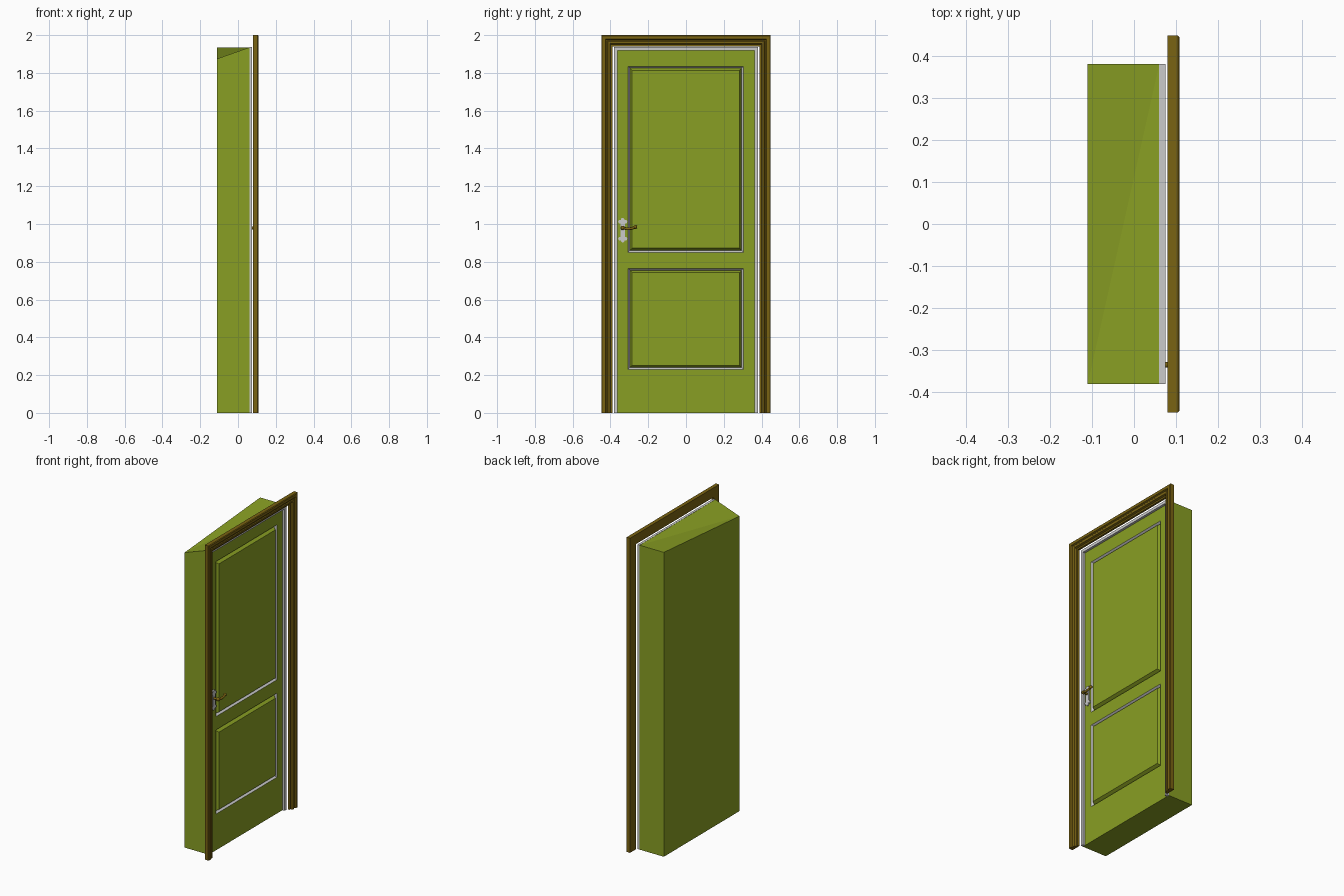
import bpy, bmesh, math
from mathutils import Matrix, Vector

cube = bpy.data.objects.get("Cube")
if cube:
    bpy.data.objects.remove(cube, do_unlink=True)


def material(name, rgb):
    mat = bpy.data.materials.new(name)
    mat.use_nodes = True
    mat.diffuse_color = (*rgb, 1)
    mat.node_tree.nodes["Principled BSDF"].inputs["Base Color"].default_value = (*rgb, 1)
    return mat


GREEN = material("olive green", (0.25, 0.345, 0.017))
BROWN = material("dark brown", (0.195, 0.125, 0.006))
GREY = material("light grey", (0.6, 0.6, 0.6))


def make_object(name, bm, *mats, fix_normals=True):
    if fix_normals:
        bmesh.ops.recalc_face_normals(bm, faces=bm.faces[:])
    mesh = bpy.data.meshes.new(name)
    bm.to_mesh(mesh)
    bm.free()
    for mat in mats:
        mesh.materials.append(mat)
    obj = bpy.data.objects.new(name, mesh)
    bpy.context.collection.objects.link(obj)
    return obj


def portal(name, half, top, profile, mat):
    """Sweep a (inset, x) profile up one side, across the head and down the other."""
    bm = bmesh.new()
    rings = []
    for side, at_top in ((-1, 0), (-1, 1), (1, 1), (1, 0)):
        rings.append([bm.verts.new((x, side * (half - w), (top - w) * at_top))
                      for w, x in profile])
    n = len(profile)
    for a, b in zip(rings, rings[1:]):
        for i in range(n):
            j = (i + 1) % n
            bm.faces.new((a[i], a[j], b[j], b[i]))
    bm.faces.new(rings[0])
    bm.faces.new(rings[-1])
    return make_object(name, bm, mat)


# Door block: open towards +x, with one top corner lower than the others
BACK, FACE, HALF, TOP, LOW = -0.11, 0.06, 0.38, 1.935, 1.875
bm = bmesh.new()
corner = {}
for x in (BACK, FACE):
    for y in (-HALF, HALF):
        corner[x, y, 0] = bm.verts.new((x, y, 0))
        z = LOW if (x == BACK and y < 0) else TOP
        corner[x, y, 1] = bm.verts.new((x, y, z))


def block_face(*keys):
    bm.faces.new([corner[k] for k in keys])


L, R = -HALF, HALF
block_face((BACK, L, 0), (BACK, L, 1), (BACK, R, 1), (BACK, R, 0))
block_face((BACK, L, 0), (FACE, L, 0), (FACE, L, 1), (BACK, L, 1))
block_face((FACE, R, 0), (BACK, R, 0), (BACK, R, 1), (FACE, R, 1))
block_face((BACK, L, 0), (BACK, R, 0), (FACE, R, 0), (FACE, L, 0))
block_face((BACK, L, 1), (FACE, L, 1), (FACE, R, 1))
block_face((BACK, L, 1), (FACE, R, 1), (BACK, R, 1))
make_object("door_block", bm, GREEN, fix_normals=False)

# Door front: grid of rails and stiles with two raised and fielded panels
ys = (-HALF, -0.307, 0.305, HALF)
zs = (0, 0.23, 0.765, 0.85, 1.835, TOP)
bm = bmesh.new()
grid = [[bm.verts.new((FACE, y, z)) for y in ys] for z in zs]
panels = []
for r in range(len(zs) - 1):
    for c in range(len(ys) - 1):
        f = bm.faces.new((grid[r][c], grid[r][c + 1], grid[r + 1][c + 1], grid[r + 1][c]))
        if c == 1 and r in (1, 3):
            panels.append(f)
bm.normal_update()
rim = bmesh.ops.inset_individual(bm, faces=panels, thickness=0.014, depth=-0.015)
for f in rim["faces"]:
    f.material_index = 1
bm.normal_update()
bmesh.ops.inset_individual(bm, faces=panels, thickness=0.017, depth=0.02)
make_object("door_front", bm, GREEN, GREY, fix_normals=False)

# Pale jamb around the door edge
portal("jamb", 0.38, 1.936,
       [(0, 0.06), (0, 0.075), (0.018, 0.075), (0.018, 0.06)], GREY)

# Moulded architrave
portal("architrave", 0.448, 2.0,
       [(0, 0.08), (0, 0.104), (0.004, 0.108), (0.021, 0.108), (0.025, 0.1),
        (0.031, 0.1), (0.035, 0.104), (0.045, 0.104), (0.049, 0.092),
        (0.059, 0.092), (0.06, 0.08)], BROWN)

# Handle plate: narrow strip with lobed ends
PLATE_Y = -0.335
bm = bmesh.new()
bmesh.ops.create_cube(bm, size=1, matrix=Matrix.Translation((0.063, PLATE_Y, 0.967))
                      @ Matrix.Diagonal((0.008, 0.026, 0.1, 1)))
turn = Matrix.Rotation(math.pi / 2, 4, 'Y')
for z, up in ((1.012, 1), (0.922, -1)):
    for dy, dz in ((-0.014, 0), (0.014, 0), (0, 0.01 * up)):
        spot = Matrix.Translation((0.063, PLATE_Y + dy, z + dz))
        bmesh.ops.create_cone(bm, cap_ends=True, segments=12, radius1=0.01,
                              radius2=0.01, depth=0.0075, matrix=spot @ turn)
make_object("handle_plate", bm, GREY)

# Lever handle: shank out of the plate, then a gently waved grip
bm = bmesh.new()
path = [Vector((0.064, PLATE_Y, 0.979)), Vector((0.094, PLATE_Y, 0.979)),
        Vector((0.097, -0.31, 0.974)), Vector((0.097, -0.285, 0.977)),
        Vector((0.096, -0.268, 0.984))]
for a, b in zip(path, path[1:]):
    d = b - a
    m = Matrix.Translation((a + b) / 2) @ d.to_track_quat('Z', 'Y').to_matrix().to_4x4()
    bmesh.ops.create_cone(bm, cap_ends=True, segments=10, radius1=0.007,
                          radius2=0.007, depth=d.length, matrix=m)
for p, r in zip(path[1:], (0.011, 0.007, 0.007, 0.01)):
    bmesh.ops.create_uvsphere(bm, u_segments=10, v_segments=8, radius=r,
                              matrix=Matrix.Translation(p))
lever = make_object("lever_handle", bm, BROWN)
bpy.ops.object.select_all(action='DESELECT')
lever.select_set(True)
bpy.context.view_layer.objects.active = lever
bpy.ops.object.shade_smooth_by_angle(angle=math.radians(40))
